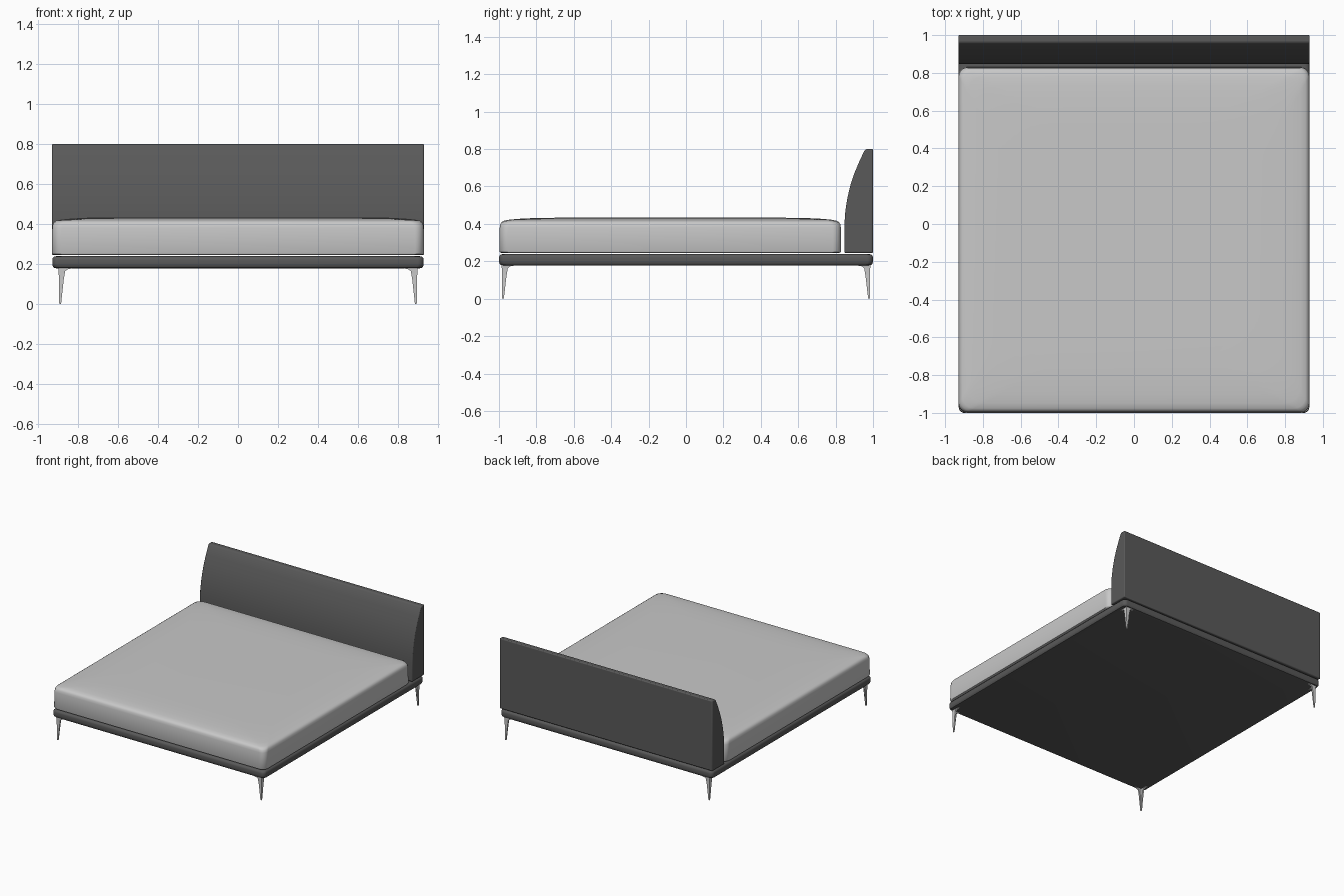
import bpy, bmesh, math

cube = bpy.data.objects.get("Cube")
if cube:
    bpy.data.objects.remove(cube, do_unlink=True)


def material(name, rgb, rough=0.7):
    m = bpy.data.materials.new(name)
    m.use_nodes = True
    m.diffuse_color = (*rgb, 1)
    bsdf = m.node_tree.nodes["Principled BSDF"]
    bsdf.inputs["Base Color"].default_value = (*rgb, 1)
    bsdf.inputs["Roughness"].default_value = rough
    return m


CHARCOAL = material("charcoal fabric", (0.1, 0.1, 0.1))
LINEN = material("pale grey linen", (0.58, 0.58, 0.58))
METAL = material("light grey metal", (0.6, 0.6, 0.6))


def loft(name, rings, mat, angle=35):
    """Skin a stack of equal-length rings and cap both ends."""
    bm = bmesh.new()
    loops = [[bm.verts.new(p) for p in ring] for ring in rings]
    n = len(loops[0])
    for a, b in zip(loops, loops[1:]):
        for i in range(n):
            j = (i + 1) % n
            bm.faces.new((a[i], a[j], b[j], b[i]))
    bm.faces.new(loops[0])
    bm.faces.new(loops[-1])
    bmesh.ops.recalc_face_normals(bm, faces=bm.faces)
    me = bpy.data.meshes.new(name)
    bm.to_mesh(me)
    bm.free()
    me.materials.append(mat)
    ob = bpy.data.objects.new(name, me)
    bpy.context.collection.objects.link(ob)
    bpy.ops.object.select_all(action='DESELECT')
    bpy.context.view_layer.objects.active = ob
    ob.select_set(True)
    if angle:
        bpy.ops.object.shade_smooth_by_angle(angle=math.radians(angle))
    return ob


def rounded_ring(x, y0, y1, inset, z, radius, steps=8):
    """Rounded rectangle in plan, moved inward by inset."""
    hx, lo, hi = x - inset, y0 + inset, y1 - inset
    corners = [(hx - radius, hi - radius), (radius - hx, hi - radius),
               (radius - hx, lo + radius), (hx - radius, lo + radius)]
    pts = []
    for k, (cx, cy) in enumerate(corners):
        for s in range(steps + 1):
            a = math.pi / 2 * (k + s / steps)
            pts.append((cx + radius * math.cos(a), cy + radius * math.sin(a), z))
    return pts


# Upholstered platform with soft edges
base = [(0.02, 0.178), (0.008, 0.181), (0.002, 0.19), (0, 0.2),
        (0, 0.22), (0.002, 0.229), (0.008, 0.236), (0.02, 0.239)]
loft("bed_base", [rounded_ring(0.928, -1, 1, i, z, 0.03) for i, z in base], CHARCOAL)

# Mattress with near-upright sides and a gently crowned top
mattress = [(0.012, 0.245), (0.003, 0.248), (0, 0.256), (0.002, 0.38),
            (0.005, 0.398), (0.011, 0.409), (0.022, 0.416), (0.05, 0.422),
            (0.1, 0.427), (0.18, 0.431), (0.3, 0.433)]
loft("mattress", [rounded_ring(0.93, -0.998, 0.83, i, z, 0.045 + 0.8 * i)
                  for i, z in mattress], LINEN, 50)

# Headboard: curved side profile extruded across the width
profile = [(1, 0.245), (1, 0.8), (0.963, 0.8), (0.953, 0.79), (0.925, 0.73),
           (0.9, 0.67), (0.88, 0.61), (0.863, 0.54), (0.852, 0.47),
           (0.847, 0.4), (0.847, 0.245)]
board = loft("headboard", [[(x, y, z) for y, z in profile] for x in (-0.93, 0.93)],
             CHARCOAL)
bevel = board.modifiers.new("soft edges", 'BEVEL')
bevel.width = 0.007
bevel.segments = 3
bevel.limit_method = 'ANGLE'
bevel.angle_limit = math.radians(35)

# Tapered angle-section legs, flaring into the corners of the base
leg = [(0.893, 0.983, 0.009, 0.008, 0), (0.895, 0.984, 0.024, 0.012, 0.12),
       (0.896, 0.985, 0.032, 0.013, 0.163), (0.897, 0.986, 0.044, 0.014, 0.173),
       (0.898, 0.986, 0.068, 0.014, 0.177), (0.898, 0.986, 0.068, 0.014, 0.182)]


def angle_ring(cx, cy, arm, thick, z, sx, sy):
    plan = [(0, 0), (arm, 0), (arm, thick), (thick, thick), (thick, arm), (0, arm)]
    return [(sx * (cx - u), sy * (cy - v), z) for u, v in plan]


for sy, row in ((-1, "front"), (1, "back")):
    for sx, side in ((1, "left"), (-1, "right")):
        loft(f"{row}_{side}_leg", [angle_ring(*r, sx, sy) for r in leg], METAL, 30)
